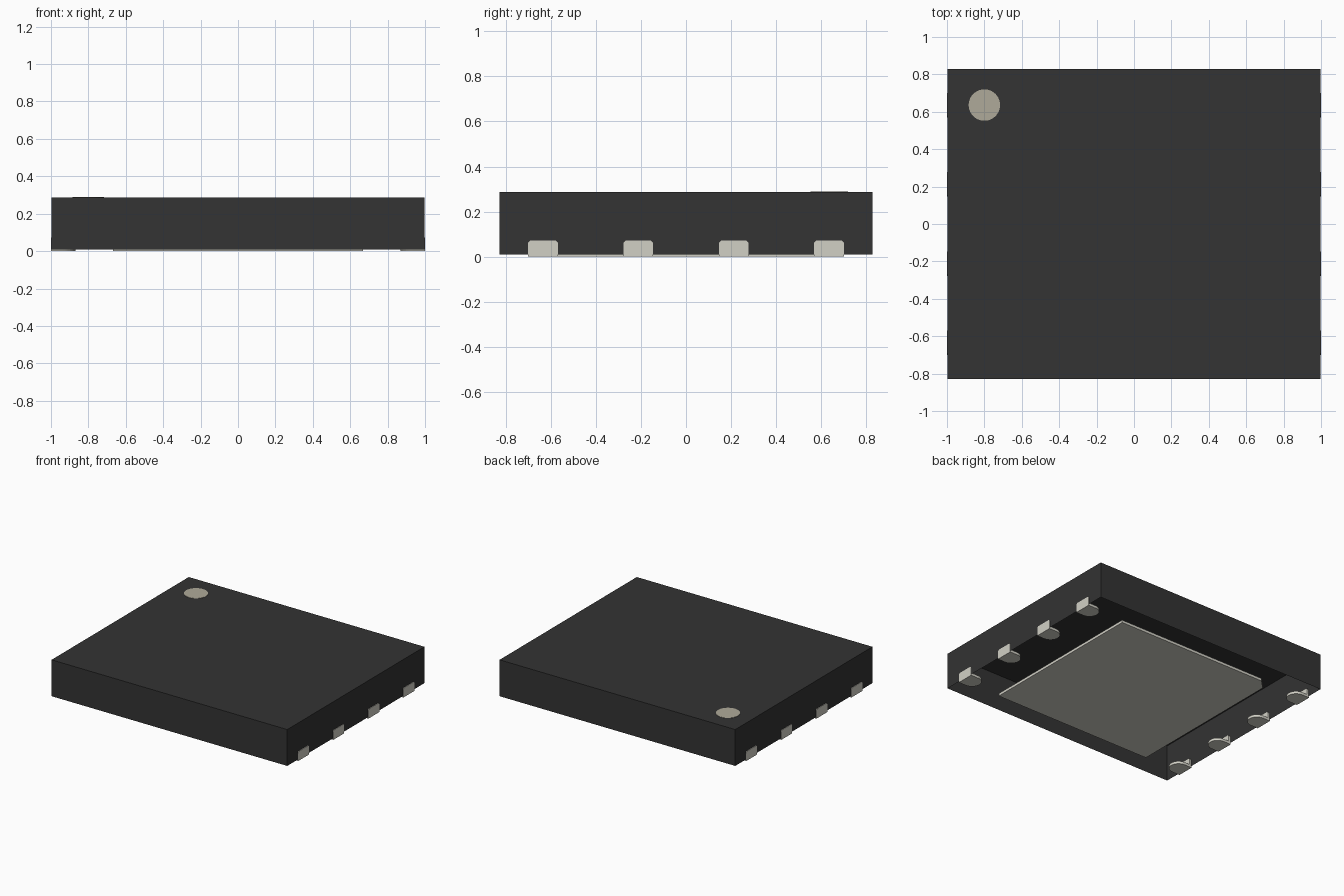
import bpy, bmesh, math

cube = bpy.data.objects.get("Cube")
if cube:
    bpy.data.objects.remove(cube, do_unlink=True)


def material(name, rgb):
    m = bpy.data.materials.new(name)
    m.use_nodes = True
    m.diffuse_color = (*rgb, 1)
    bsdf = next(n for n in m.node_tree.nodes if n.type == 'BSDF_PRINCIPLED')
    bsdf.inputs["Base Color"].default_value = (*rgb, 1)
    bsdf.inputs["Roughness"].default_value = 0.6
    return m


BLACK = material("black plastic", (0.033, 0.033, 0.033))
METAL = material("pale metal", (0.64, 0.63, 0.56))
BEIGE = material("beige marking", (0.43, 0.40, 0.32))


def prism(bm, base, offset):
    """Extrude a closed outline of 3D points along an offset."""
    face = bm.faces.new([bm.verts.new(p) for p in base])
    out = bmesh.ops.extrude_face_region(bm, geom=[face], use_keep_orig=True)
    moved = [v for v in out["geom"] if isinstance(v, bmesh.types.BMVert)]
    bmesh.ops.translate(bm, verts=moved, vec=offset)


def finish(name, bm, mat):
    bmesh.ops.recalc_face_normals(bm, faces=bm.faces[:])
    mesh = bpy.data.meshes.new(name)
    bm.to_mesh(mesh)
    bm.free()
    mesh.materials.append(mat)
    ob = bpy.data.objects.new(name, mesh)
    bpy.context.collection.objects.link(ob)
    return ob


# Package body: a shell that is open underneath
BX, BY, BOTTOM, TOP = 0.996, 0.828, 0.01, 0.288
bm = bmesh.new()
prism(bm, [(-BX, -BY, BOTTOM), (BX, -BY, BOTTOM), (BX, BY, BOTTOM), (-BX, BY, BOTTOM)],
      (0, 0, TOP - BOTTOM))
bmesh.ops.recalc_face_normals(bm, faces=bm.faces[:])
floor = [f for f in bm.faces if f.normal.z < -0.5]
bmesh.ops.delete(bm, geom=floor, context='FACES_ONLY')
finish("body", bm, BLACK)

# Round marker in the back corner of the top
bm = bmesh.new()
ring = [(-0.8 + 0.084 * math.cos(i * math.tau / 48),
         0.636 + 0.084 * math.sin(i * math.tau / 48), TOP - 0.002) for i in range(48)]
prism(bm, ring, (0, 0, 0.004))
finish("corner_marker", bm, BEIGE)

# Large pad underneath, with one corner cut off beside the marker
P, CUT, THICK = 0.667, 0.07, 0.02
bm = bmesh.new()
prism(bm, [(-P, -P, 0), (P, -P, 0), (P, P, 0), (-P + CUT, P, 0), (-P, P - CUT, 0)],
      (0, 0, THICK))
finish("centre_pad", bm, METAL)

# Edge contacts: flat foot with a round inner end, and an upright lip
R, INNER, HEIGHT, C = 0.066, 0.87, 0.072, 0.01
for side, s in (("left", 1), ("right", -1)):
    for n, y in enumerate((-0.635, -0.212, 0.212, 0.635), 1):
        bm = bmesh.new()
        foot = [(s, y - R, 0), (s, y + R, 0)]
        for i in range(17):
            a = math.pi / 2 + math.pi * i / 16
            foot.append((s * (INNER + R + R * math.cos(a)), y + R * math.sin(a), 0))
        prism(bm, foot, (0, 0, THICK))
        lip = [(s, y - R, THICK), (s, y + R, THICK), (s, y + R, HEIGHT - C),
               (s, y + R - C, HEIGHT), (s, y - R + C, HEIGHT), (s, y - R, HEIGHT - C)]
        prism(bm, lip, (-s * 0.02, 0, 0))
        finish(f"{side}_contact_{n}", bm, METAL)
